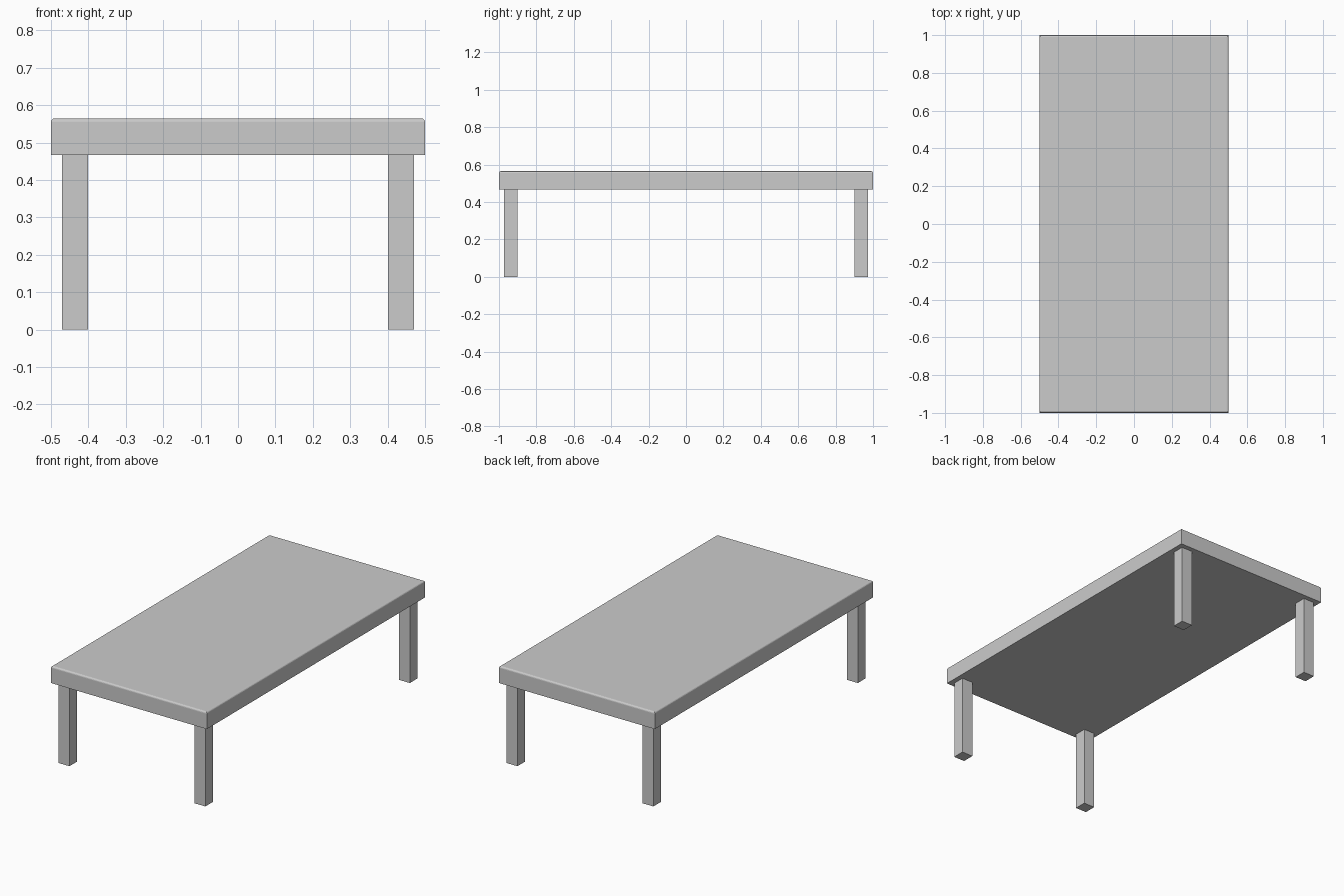
import bpy, bmesh
from mathutils import Matrix, Vector

if "Cube" in bpy.data.objects:
    bpy.data.objects.remove(bpy.data.objects["Cube"])


def box(name, lo, hi, round_top=0.0):
    """Box between two corners, optionally with rounded upper edges."""
    lo, hi = Vector(lo), Vector(hi)
    bm = bmesh.new()
    bmesh.ops.create_cube(
        bm, size=1.0,
        matrix=Matrix.Translation((lo + hi) / 2) @ Matrix.Diagonal((*(hi - lo), 1.0)))
    if round_top:
        rim = [e for e in bm.edges if all(v.co.z > hi.z - 1e-4 for v in e.verts)]
        bmesh.ops.bevel(bm, geom=rim, offset=round_top, segments=4,
                        profile=0.5, affect='EDGES')
    mesh = bpy.data.meshes.new(name)
    bm.to_mesh(mesh)
    bm.free()
    obj = bpy.data.objects.new(name, mesh)
    bpy.context.collection.objects.link(obj)
    return obj


LEG_HEIGHT = 0.467
TOP_HEIGHT = 0.565

# Table top slab, softened around its upper rim
box("table_top", (-0.5, -1.0, LEG_HEIGHT), (0.5, 1.0, TOP_HEIGHT), round_top=0.01)

# Four square legs, set in from the corners
LEG_X, LEG_Y, HALF = 0.436, 0.937, 0.035
for y_name, sy in (("front", -1), ("back", 1)):
    for x_name, sx in (("left", -1), ("right", 1)):
        x, y = sx * LEG_X, sy * LEG_Y
        box(f"{y_name}_{x_name}_leg",
            (x - HALF, y - HALF, 0.0), (x + HALF, y + HALF, LEG_HEIGHT))
